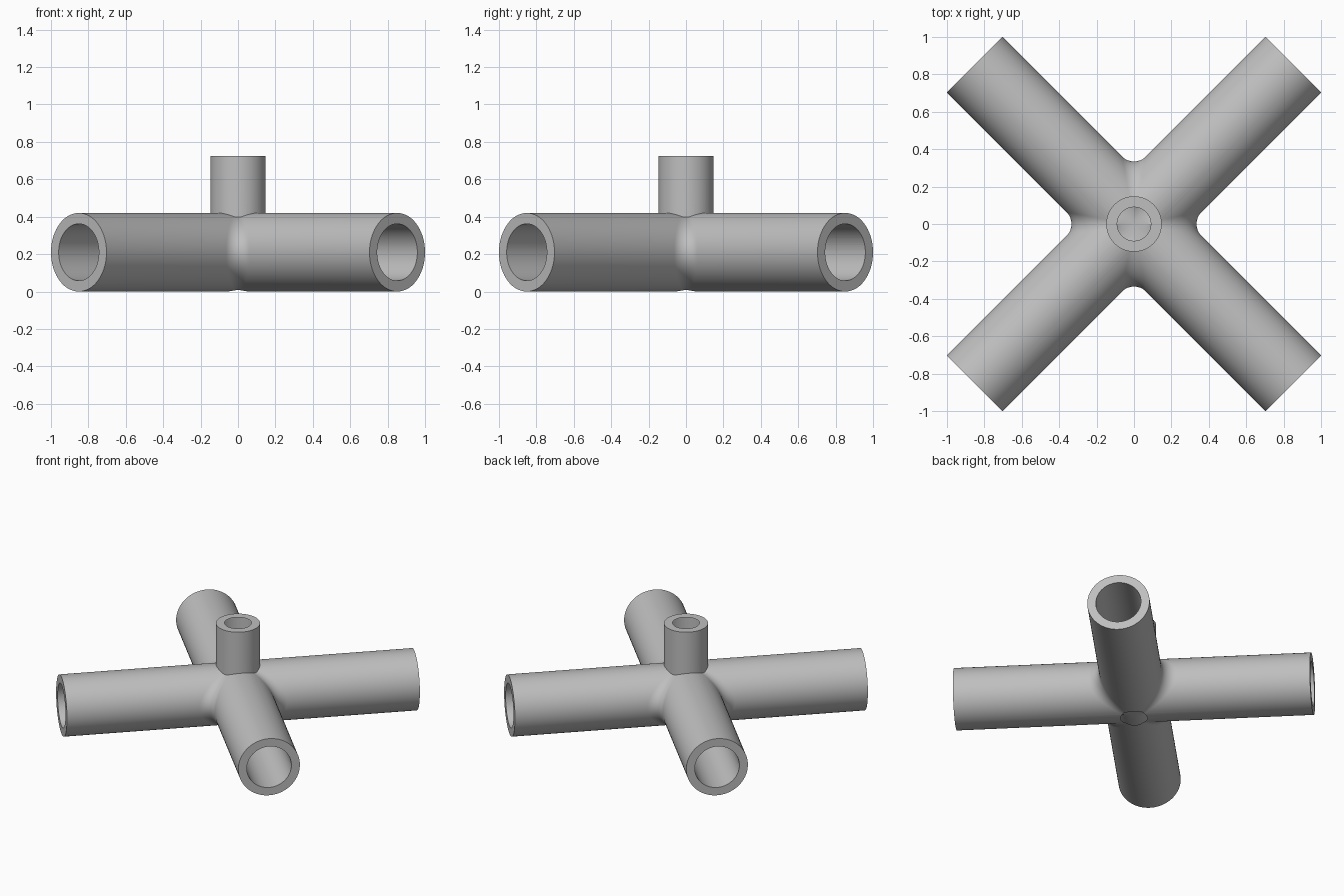
import bpy, bmesh, math
from mathutils import Matrix, Vector

if "Cube" in bpy.data.objects:
    bpy.data.objects.remove(bpy.data.objects["Cube"])

R_ARM, R_BORE, FILLET = 0.21, 0.152, 0.09
LENGTH = math.sqrt(2) - R_ARM          # from hub centre to arm end
R_PIPE, R_HOLE, PIPE_TOP = 0.148, 0.09, 0.725
STEPS, ARC = 40, 10

grey = bpy.data.materials.new("Plain grey")
grey.use_nodes = True
grey.diffuse_color = (0.52, 0.52, 0.52, 1)
grey.node_tree.nodes["Principled BSDF"].inputs["Base Color"].default_value = grey.diffuse_color


def make_object(name, bm):
    bmesh.ops.recalc_face_normals(bm, faces=bm.faces)
    mesh = bpy.data.meshes.new(name)
    bm.to_mesh(mesh)
    bm.free()
    mesh.materials.append(grey)
    obj = bpy.data.objects.new(name, mesh)
    bpy.context.collection.objects.link(obj)
    return obj


def cylinder(name, radius, depth, matrix):
    bm = bmesh.new()
    bmesh.ops.create_cone(bm, cap_ends=True, segments=96, radius1=radius,
                          radius2=radius, depth=depth, matrix=matrix)
    return make_object(name, bm)


def section(angle):
    """One row of a quadrant: arm end, rounded inside corner, next arm end."""
    c, s = math.cos(angle), math.sin(angle)
    centre = (R_ARM + FILLET) * Vector((c, c, s))
    side_a, side_b = Vector((0, -c, -s)), Vector((-c, 0, -s))
    row = [Vector((LENGTH, R_ARM * c, R_ARM * s))]
    row += [centre + FILLET * side_a.lerp(side_b, i / ARC).normalized() for i in range(ARC + 1)]
    row.append(Vector((R_ARM * c, LENGTH, R_ARM * s)))
    return row


# Four crossing arms with a filleted hub, one quadrant at a time
bm = bmesh.new()
for quadrant in range(4):
    turn = (Matrix.Translation((0, 0, R_ARM))
            @ Matrix.Rotation(math.radians(45 + 90 * quadrant), 4, 'Z'))
    rows = [[bm.verts.new(turn @ p) for p in section(math.pi * (i / STEPS - 0.5))]
            for i in range(STEPS + 1)]
    for low, high in zip(rows, rows[1:]):
        for j in range(len(low) - 1):
            bm.faces.new((low[j], low[j + 1], high[j + 1], high[j]))
bmesh.ops.remove_doubles(bm, verts=bm.verts, dist=0.0001)
bmesh.ops.holes_fill(bm, edges=[e for e in bm.edges if e.is_boundary], sides=0)
joint = make_object("four_way_pipe_joint", bm)


def combine(tool, operation):
    mod = joint.modifiers.new(tool.name, 'BOOLEAN')
    mod.object, mod.operation, mod.solver = tool, operation, 'EXACT'
    bpy.context.view_layer.objects.active = joint
    bpy.ops.object.modifier_apply(modifier=mod.name)
    bpy.data.objects.remove(tool)


# Bores along both pairs of arms
for degrees in (45, 135):
    along = (Matrix.Translation((0, 0, R_ARM))
             @ Matrix.Rotation(math.radians(degrees), 4, 'Z')
             @ Matrix.Rotation(math.pi / 2, 4, 'Y'))
    combine(cylinder("arm_bore", R_BORE, 3, along), 'DIFFERENCE')

# Upright pipe through the hub, then its bore out of the underside
PIPE_BASE = 0.04
combine(cylinder("upright_pipe", R_PIPE, PIPE_TOP - PIPE_BASE,
                 Matrix.Translation((0, 0, (PIPE_TOP + PIPE_BASE) / 2))), 'UNION')
combine(cylinder("upright_bore", R_HOLE, 3, Matrix.Identity(4)), 'DIFFERENCE')

# Smooth round walls, sharp rims
bpy.ops.object.select_all(action='DESELECT')
joint.select_set(True)
bpy.context.view_layer.objects.active = joint
bpy.ops.object.shade_smooth_by_angle(angle=math.radians(30))
